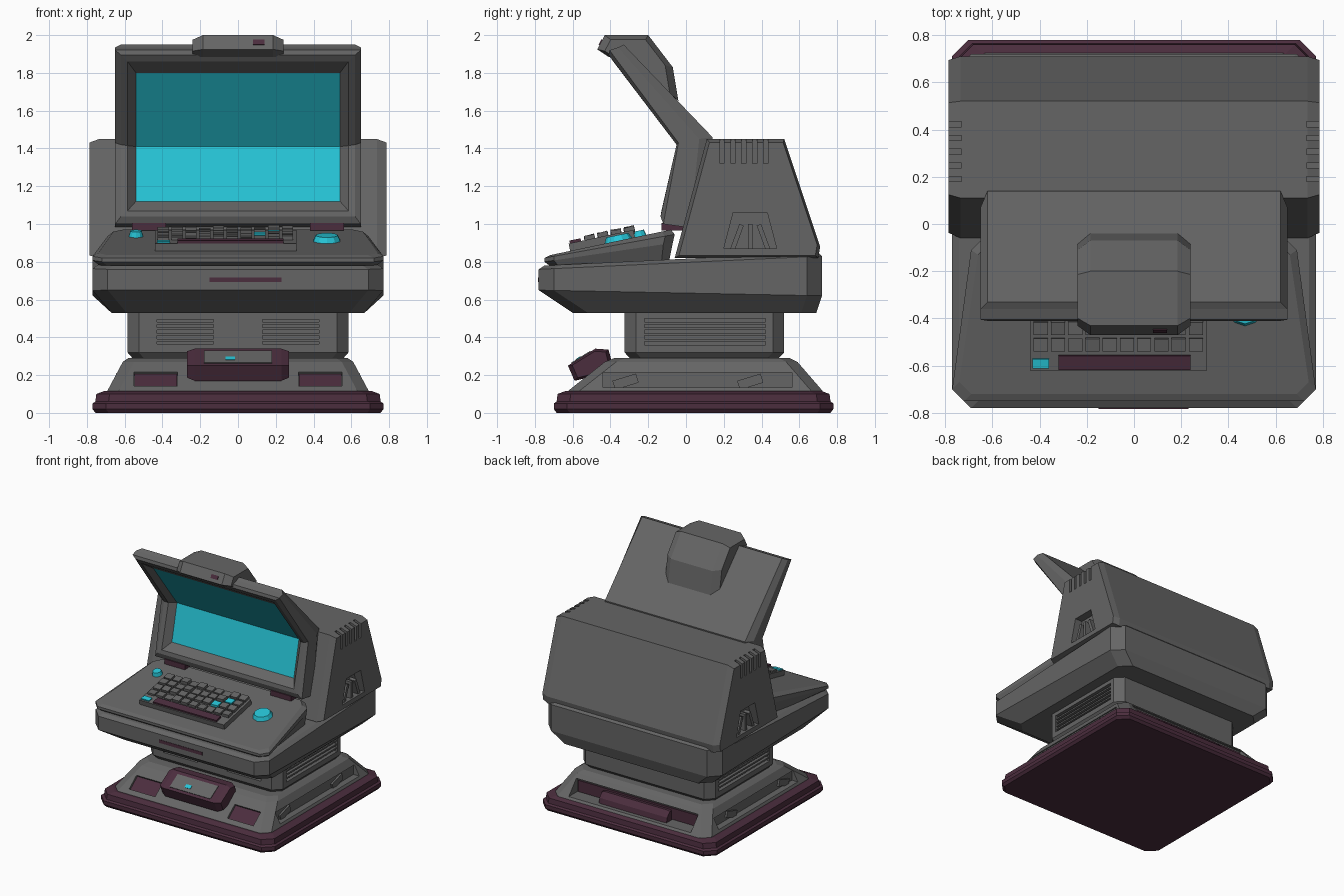
import bpy, bmesh, math, random
from mathutils import Matrix

if "Cube" in bpy.data.objects:
    bpy.data.objects.remove(bpy.data.objects["Cube"])
random.seed(4)


def material(name, rgb):
    m = bpy.data.materials.new(name)
    m.diffuse_color = (*rgb, 1)
    m.use_nodes = True
    m.node_tree.nodes["Principled BSDF"].inputs["Base Color"].default_value = m.diffuse_color
    return m


GREY = material("grey_metal", (0.13, 0.13, 0.13))
PLUM = material("dark_plum", (0.07, 0.026, 0.047))
CYAN = material("screen_cyan", (0.02, 0.56, 0.68))


def finish(name, bm, *mats):
    bmesh.ops.recalc_face_normals(bm, faces=bm.faces)
    me = bpy.data.meshes.new(name)
    bm.to_mesh(me)
    bm.free()
    for m in mats:
        me.materials.append(m)
    ob = bpy.data.objects.new(name, me)
    bpy.context.collection.objects.link(ob)
    return ob


def loft(name, rings, *mats, end=None, end_mat=0):
    """Bridge equal point rings and close both ends."""
    bm = bmesh.new()
    vs = [[bm.verts.new(p) for p in r] for r in rings]
    n = len(rings[0])
    for a, b in zip(vs, vs[1:]):
        for i in range(n):
            j = (i + 1) % n
            bm.faces.new((a[i], a[j], b[j], b[i]))
    for k, ring in enumerate((vs[0], vs[-1])):
        for cap in end or [range(n)]:
            bm.faces.new([ring[i] for i in cap]).material_index = end_mat * k
    return finish(name, bm, *mats)


def octo(wf, wb, y0, y1, zf, zb, c):
    """Chamfered rectangle, front width wf, back width wb, height zf to zb."""
    pts = [(-wf + c, y0), (wf - c, y0), (wf, y0 + c), (wb, y1 - c),
           (wb - c, y1), (-wb + c, y1), (-wb, y1 - c), (-wf, y0 + c)]
    return [(x, y, zf + (zb - zf) * (y - y0) / (y1 - y0)) for x, y in pts]


def prism(name, prof, w, c, shrink, mat):
    """Side profile (y, z) swept along x, ends chamfered by shrinking."""
    cy = sum(p[0] for p in prof) / len(prof)
    cz = sum(p[1] for p in prof) / len(prof)
    rings = [[(x, cy + (y - cy) * s, cz + (z - cz) * s) for y, z in prof]
             for x, s in ((-w, shrink), (-w + c, 1), (w - c, 1), (w, shrink))]
    return loft(name, rings, mat)


def box(name, loc, size, mat, rx=0.0):
    bm = bmesh.new()
    m = Matrix.Translation(loc) @ Matrix.Rotation(rx, 4, 'X') @ Matrix.Diagonal((*size, 1))
    bmesh.ops.create_cube(bm, size=1, matrix=m)
    return finish(name, bm, mat)


def cut(ob, cutter):
    mod = ob.modifiers.new("cut", 'BOOLEAN')
    mod.operation = 'DIFFERENCE'
    mod.object = cutter
    bpy.context.view_layer.objects.active = ob
    bpy.ops.object.modifier_apply(modifier=mod.name)
    bpy.data.objects.remove(cutter)


# base plate
loft("base_plate", [octo(w, w, 0.04 - w + 0.03, 0.04 + w - 0.03, z, z, 0.07)
     for w, z in ((0.755, 0), (0.77, 0.02), (0.77, 0.05), (0.755, 0.06), (0.75, 0.1), (0.71, 0.115))], PLUM)

# sloped pedestal with recesses
ped = loft("pedestal", [octo(0.70, 0.70, -0.63, 0.74, 0.09, 0.09, 0.06),
                        octo(0.69, 0.69, -0.62, 0.72, 0.12, 0.12, 0.06),
                        octo(0.61, 0.61, -0.43, 0.59, 0.27, 0.27, 0.06),
                        octo(0.58, 0.58, -0.38, 0.55, 0.29, 0.29, 0.06)], GREY)
SL = math.atan2(0.15, 0.19)
for s in (-1, 1):
    cut(ped, box("cutter", (s * 0.69, 0.06, 0.175), (0.12, 1.0, 0.08), GREY))
    for y in (-0.32, 0.34):
        box("pedestal_side_block", (s * 0.63, y, 0.165), (0.03, 0.13, 0.05), GREY, 0.3)
    cut(ped, box("cutter", (s * 0.435, -0.545, 0.18), (0.23, 0.12, 0.05), GREY, SL))
    box("front_grille", (s * 0.435, -0.533, 0.167), (0.225, 0.115, 0.008), PLUM, SL)
cut(ped, box("cutter", (0, 0.68, 0.185), (1.08, 0.16, 0.11), GREY))
box("rear_recess_panel", (0, 0.605, 0.18), (1.06, 0.008, 0.09), PLUM)
prism("rear_connector", [(0.6, 0.12), (0.68, 0.12), (0.67, 0.17), (0.63, 0.21), (0.6, 0.21)], 0.3, 0.03, 0.9, PLUM)

# front console on the pedestal
prism("front_console", [(-0.625, 0.25), (-0.48, 0.34), (-0.41, 0.335), (-0.38, 0.22), (-0.59, 0.17)],
      0.27, 0.04, 0.82, PLUM)
CA = math.atan2(0.09, 0.145)
box("console_panel", (0, -0.555, 0.294), (0.36, 0.12, 0.008), GREY, CA)
box("console_light", (-0.04, -0.57, 0.288), (0.05, 0.03, 0.009), CYAN, CA)

# neck with slatted vents
neck = loft("neck", [octo(w, w, y0, y1, z, z, 0.06) for w, y0, y1, z in
            ((0.55, -0.29, 0.48, 0.28), (0.585, -0.325, 0.52, 0.32), (0.585, -0.325, 0.52, 0.55))], GREY)
for s in (-1, 1):
    cut(neck, box("cutter", (s * 0.59, 0.1, 0.43), (0.08, 0.64, 0.14), GREY))
    cut(neck, box("cutter", (s * 0.28, -0.33, 0.43), (0.30, 0.08, 0.13), GREY))
    for i in range(4):
        z = 0.385 + i * 0.03
        box("side_vent_slat", (s * 0.565, 0.1, z), (0.03, 0.64, 0.012), GREY)
        box("front_vent_slat", (s * 0.28, -0.305, z), (0.30, 0.03, 0.012), GREY)

# desk body
loft("desk_body", [octo(0.67, 0.67, -0.60, 0.69, 0.53, 0.53, 0.08),
                   octo(0.77, 0.77, -0.78, 0.72, 0.65, 0.62, 0.08),
                   octo(0.77, 0.77, -0.78, 0.72, 0.76, 0.83, 0.08),
                   octo(0.74, 0.74, -0.75, 0.70, 0.78, 0.85, 0.08)], GREY)
box("desk_front_strip", (0.04, -0.779, 0.705), (0.38, 0.008, 0.025), PLUM)

# keyboard shelf
loft("keyboard_shelf", [octo(0.72, 0.68, -0.71, -0.09, 0.77, 0.80, 0.04),
                        octo(0.77, 0.69, -0.75, -0.07, 0.80, 0.90, 0.05),
                        octo(0.77, 0.69, -0.75, -0.06, 0.82, 0.945, 0.05),
                        octo(0.74, 0.66, -0.72, -0.08, 0.835, 0.97, 0.05)], GREY)
TILT = math.atan2(0.135, 0.64)


def shelf_z(y):
    return 0.835 + (y + 0.72) * 0.135 / 0.64


# keyboard, keys and space bar
box("keyboard_tray", (-0.065, -0.445, shelf_z(-0.445) + 0.015), (0.75, 0.35, 0.05), GREY, TILT)
for r in range(4):
    for c in range(10):
        y, x = -0.51 + r * 0.07, -0.395 + c * 0.073
        h = random.uniform(0.035, 0.05)
        mat = CYAN if (r, c) in ((1, 7), (2, 8)) else GREY
        box("key", (x, y, shelf_z(y) + h), (0.06, 0.055, 0.03), mat, TILT + random.uniform(-0.1, 0.1))
box("space_bar", (-0.04, -0.585, shelf_z(-0.585) + 0.04), (0.56, 0.06, 0.03), PLUM, TILT)
box("corner_key", (-0.395, -0.59, shelf_z(-0.59) + 0.04), (0.07, 0.04, 0.02), CYAN, TILT)

# round controls on the shelf
for x, y, r in ((0.47, -0.36, 0.08), (-0.54, -0.25, 0.042)):
    bm = bmesh.new()
    m = Matrix.Translation((x, y, shelf_z(y) + 0.01)) @ Matrix.Rotation(TILT, 4, 'X')
    bmesh.ops.create_cone(bm, cap_ends=True, segments=10, radius1=r, radius2=r * 0.75, depth=0.04, matrix=m)
    finish("shelf_knob", bm, CYAN)

# rear housing with side bays and top cooling slots
house = prism("rear_housing", [(-0.06, 0.82), (0.11, 1.45), (0.52, 1.45), (0.71, 0.88), (0.70, 0.82)],
              0.785, 0.05, 0.95, GREY)
for s in (-1, 1):
    bay = prism("cutter", [(0.20, 0.87), (0.25, 1.06), (0.43, 1.06), (0.48, 0.87)], 0.07, 0.01, 1, GREY)
    bay.location.x = s * 0.79
    cut(house, bay)
    for i in range(3):
        box("side_bay_fin", (s * 0.745, 0.27 + i * 0.07, 0.93), (0.05, 0.025, 0.14), GREY, 0.35 * (i - 1))
    for i in range(5):
        cut(house, box("cutter", (s * 0.78, 0.19 + i * 0.058, 1.41), (0.10, 0.022, 0.18), GREY))

# folded monitor: rings run from the back, round the frame, into the screen
def bent(w, top, mid, bot):
    return [(-w, *top), (w, *top), (w, *mid), (w, *bot), (-w, *bot), (-w, *mid)]


loft("monitor", [bent(0.62, (-0.33, 1.95), (0.14, 1.46), (0.10, 0.98)),
                 bent(0.65, (-0.36, 1.935), (0.07, 1.45), (0.02, 0.98)),
                 bent(0.65, (-0.405, 1.92), (-0.04, 1.43), (-0.12, 1.0)),
                 bent(0.62, (-0.41, 1.895), (-0.05, 1.42), (-0.135, 1.04)),
                 bent(0.585, (-0.385, 1.86), (-0.045, 1.415), (-0.13, 1.07)),
                 bent(0.54, (-0.30, 1.80), (0.0, 1.41), (-0.065, 1.12))],
     GREY, CYAN, end=[(0, 1, 2, 5), (5, 2, 3, 4)], end_mat=1)
for s in (-1, 1):
    box("monitor_hinge", (s * 0.47, -0.07, 0.985), (0.18, 0.12, 0.04), PLUM)

# pod on top of the monitor
prism("top_pod", [(-0.47, 1.925), (-0.43, 2.0), (-0.20, 2.0), (-0.07, 1.83),
                  (-0.04, 1.65), (-0.28, 1.86), (-0.41, 1.885)], 0.24, 0.055, 0.8, GREY)
box("pod_sensor", (0.11, -0.452, 1.962), (0.06, 0.008, 0.03), PLUM, -0.49)
